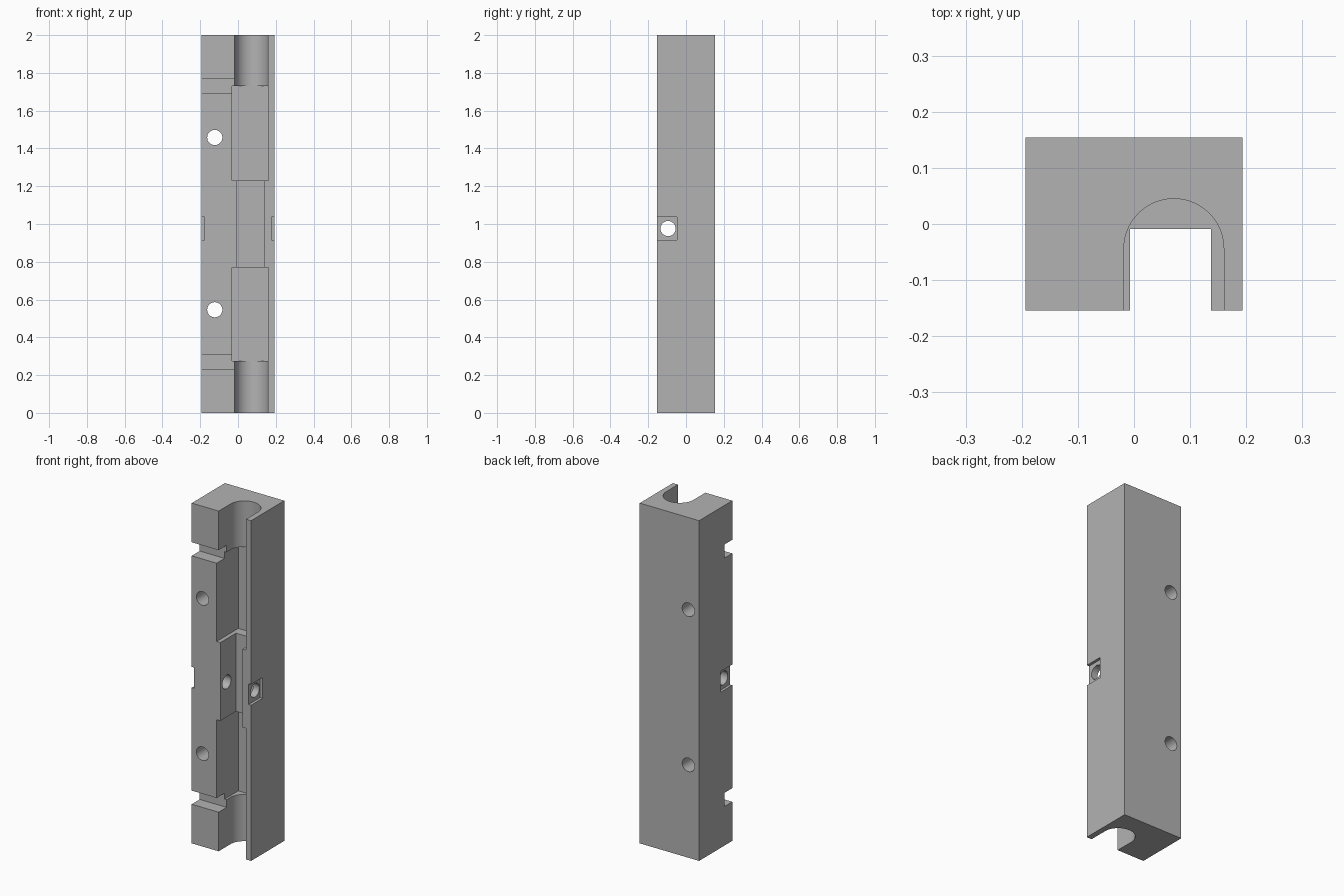
import bpy, bmesh
from math import pi, cos, sin, radians

old = bpy.data.objects.get("Cube")
if old:
    bpy.data.objects.remove(old, do_unlink=True)

W, D, H = 0.193, 0.154, 2.0      # half width, half depth, height
OUT = 0.3                        # overshoot so cutters break through faces

grey = bpy.data.materials.new("plain_grey")
grey.use_nodes = True
colour = (0.45, 0.45, 0.45, 1)
grey.diffuse_color = colour
grey.node_tree.nodes["Principled BSDF"].inputs["Base Color"].default_value = colour


def prism(name, outline, place, lo, hi):
    """Extrude a 2D outline from lo to hi; place maps (u, v, w) to xyz."""
    bm = bmesh.new()
    low = [bm.verts.new(place(u, v, lo)) for u, v in outline]
    high = [bm.verts.new(place(u, v, hi)) for u, v in outline]
    bm.faces.new(low)
    bm.faces.new(high)
    for i in range(len(low)):
        j = (i + 1) % len(low)
        bm.faces.new((low[i], low[j], high[j], high[i]))
    bmesh.ops.recalc_face_normals(bm, faces=bm.faces)
    mesh = bpy.data.meshes.new(name)
    bm.to_mesh(mesh)
    bm.free()
    mesh.materials.append(grey)
    obj = bpy.data.objects.new(name, mesh)
    bpy.context.collection.objects.link(obj)
    return obj


def along_x(u, v, w): return (w, u, v)
def along_y(u, v, w): return (u, w, v)
def along_z(u, v, w): return (u, v, w)


def box(name, x0, x1, y0, y1, z0, z1):
    return prism(name, [(x0, y0), (x1, y0), (x1, y1), (x0, y1)], along_z, z0, z1)


def circle(cu, cv, r, n=48):
    return [(cu + r * cos(2 * pi * i / n), cv + r * sin(2 * pi * i / n)) for i in range(n)]


block = box("clamp_block", -W, W, -D, D, 0, H)
cutters = []

# Round-bottomed channel at both ends
cx, cy, r = 0.071, -0.044, 0.089
arc = [(cx + r * cos(pi * i / 40), cy + r * sin(pi * i / 40)) for i in range(41)]
u_shape = arc + [(cx - r, -OUT), (cx + r, -OUT)]
for z0, z1 in ((-0.1, 0.3), (1.7, 2.1)):
    cutters.append(prism("end_channel_cutter", u_shape, along_z, z0, z1))

# Wide pockets, and the narrow slot that joins them
for z0, z1 in ((0.275, 0.77), (1.23, 1.73)):
    cutters.append(box("pocket_cutter", -0.031, 0.161, -OUT, 0.047, z0, z1))
cutters.append(box("slot_cutter", -0.007, 0.137, -OUT, -0.009, 0.7, 1.3))

# Cross grooves on the front
for z0, z1 in ((0.23, 0.31), (1.69, 1.77)):
    cutters.append(box("groove_cutter", -OUT, 0.05, -OUT, -0.08, z0, z1))

# Shallow square recesses on both sides with a cross hole
for s in (-1, 1):
    x0, x1 = sorted((s * (W - 0.016), s * OUT))
    cutters.append(box("recess_cutter", x0, x1, -OUT, -0.047, 0.915, 1.037))
cutters.append(prism("cross_hole_cutter", circle(-0.095, 0.976, 0.04), along_x, -0.5, 0.5))

# Mounting holes from front to back
for z in (0.546, 1.458):
    cutters.append(prism("mounting_hole_cutter", circle(-0.123, z, 0.04), along_y, -0.5, 0.5))

# Carve the block
bpy.ops.object.select_all(action='DESELECT')
block.select_set(True)
bpy.context.view_layer.objects.active = block
for c in cutters:
    c.hide_render = True
    mod = block.modifiers.new("cut", 'BOOLEAN')
    mod.operation, mod.solver, mod.object = 'DIFFERENCE', 'EXACT', c
    bpy.ops.object.modifier_apply(modifier=mod.name)
    bpy.data.objects.remove(c, do_unlink=True)

bpy.ops.object.shade_smooth_by_angle(angle=radians(30))
